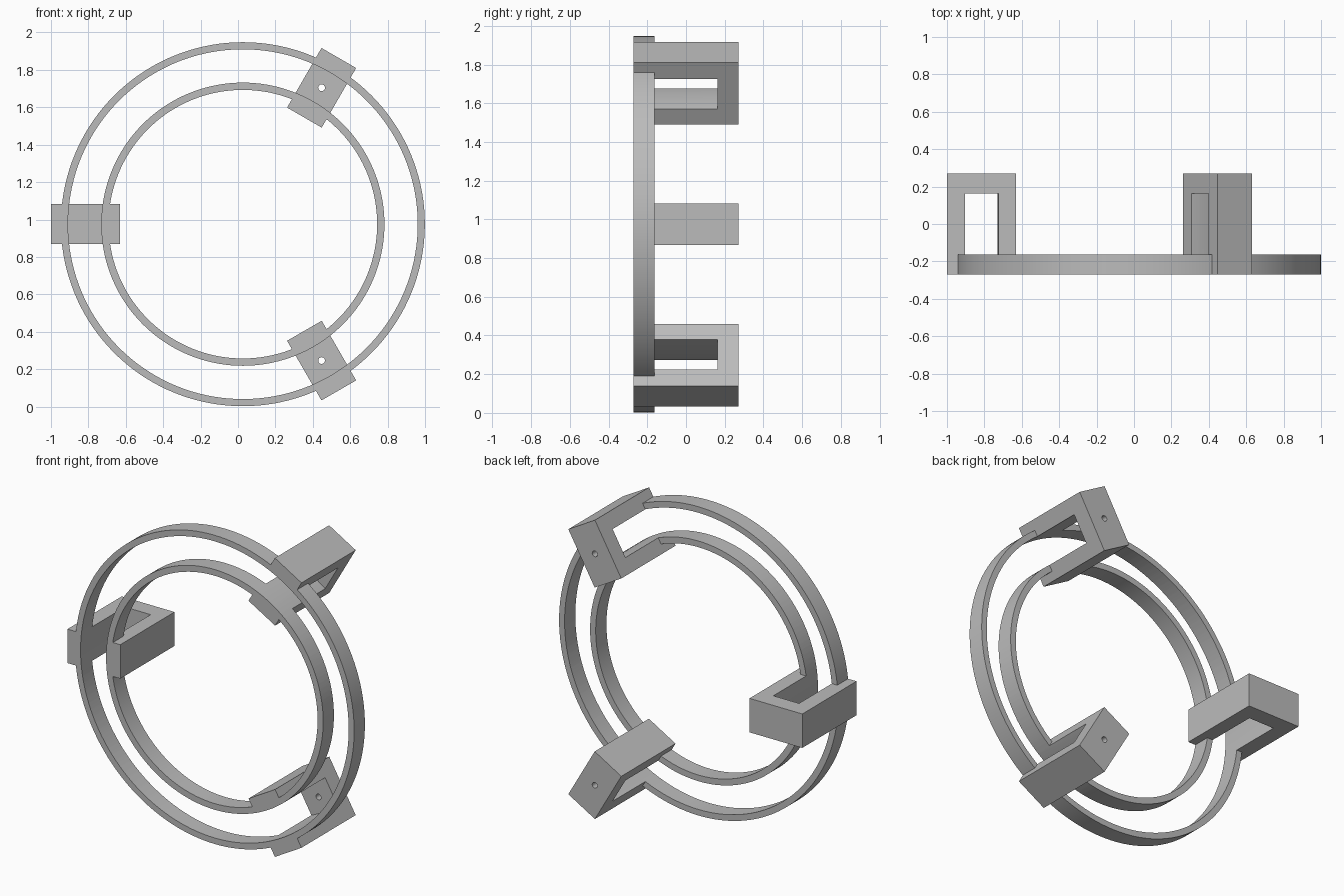
import bpy, bmesh, math
from mathutils import Matrix, Vector

cube = bpy.data.objects.get("Cube")
if cube:
    bpy.data.objects.remove(cube, do_unlink=True)

CENTRE = Vector((0.026, 0, 0.975))     # axis shared by both rings
FRONT, BACK = -0.27, 0.27
RING_BACK, SLOT_BACK = -0.163, 0.163

grey = bpy.data.materials.new("plain grey")
grey.use_nodes = True
colour = (0.5, 0.5, 0.5, 1)
grey.diffuse_color = colour
grey.node_tree.nodes["Principled BSDF"].inputs["Base Color"].default_value = colour


def make_object(name, bm):
    bmesh.ops.recalc_face_normals(bm, faces=bm.faces)
    mesh = bpy.data.meshes.new(name)
    bm.to_mesh(mesh)
    bm.free()
    mesh.materials.append(grey)
    ob = bpy.data.objects.new(name, mesh)
    bpy.context.collection.objects.link(ob)
    ob.location = CENTRE
    return ob


def annulus(name, inner, outer, y0, y1, steps=144):
    """Rectangular section spun around the y axis."""
    bm = bmesh.new()
    section = [(inner, y0), (outer, y0), (outer, y1), (inner, y1)]
    verts = [bm.verts.new((r, y, 0)) for r, y in section]
    edges = [bm.edges.new((verts[i], verts[i - 1])) for i in range(4)]
    bmesh.ops.spin(bm, geom=verts + edges, axis=(0, 1, 0), cent=(0, 0, 0),
                   angle=math.tau, steps=steps, use_merge=True)
    bmesh.ops.remove_doubles(bm, verts=bm.verts, dist=1e-5)
    return make_object(name, bm)


def block(name, angle):
    """Solid bracket block reaching across both rings."""
    bm = bmesh.new()
    bmesh.ops.create_cube(bm, size=1)
    bm.transform(Matrix.Rotation(-angle, 4, 'Y')
                 @ Matrix.Translation((0.842, 0, 0))
                 @ Matrix.Diagonal((0.368, BACK - FRONT, 0.214, 1)))
    return make_object(name, bm)


def drill(name, angle):
    """Screw hole through the bracket back."""
    bm = bmesh.new()
    bmesh.ops.create_cone(bm, cap_ends=True, segments=24,
                          radius1=0.018, radius2=0.018, depth=0.4)
    bm.transform(Matrix.Rotation(-angle, 4, 'Y')
                 @ Matrix.Translation((0.842, BACK, 0))
                 @ Matrix.Rotation(math.pi / 2, 4, 'X'))
    return make_object(name, bm)


def combine(target, tool, operation):
    mod = target.modifiers.new(operation.lower(), 'BOOLEAN')
    mod.operation, mod.solver, mod.object = operation, 'EXACT', tool
    bpy.context.view_layer.objects.active = target
    bpy.ops.object.modifier_apply(modifier=mod.name)
    bpy.data.objects.remove(tool, do_unlink=True)


# Broad ring joined to three evenly spaced brackets
frame = annulus("double_ring_with_brackets", 0.718, 0.973, FRONT, RING_BACK)
angles = [math.radians(a) for a in (60, 180, 300)]
for a in angles:
    combine(frame, block("bracket", a), 'UNION')

# Circular slot splits the ring in two and hollows the brackets
combine(frame, annulus("slot_cutter", 0.757, 0.935, FRONT - 0.1, SLOT_BACK), 'DIFFERENCE')

# Screw holes
for a in angles:
    combine(frame, drill("hole_cutter", a), 'DIFFERENCE')

bpy.ops.object.select_all(action='DESELECT')
frame.select_set(True)
bpy.context.view_layer.objects.active = frame
bpy.ops.object.shade_smooth_by_angle(angle=math.radians(30))
